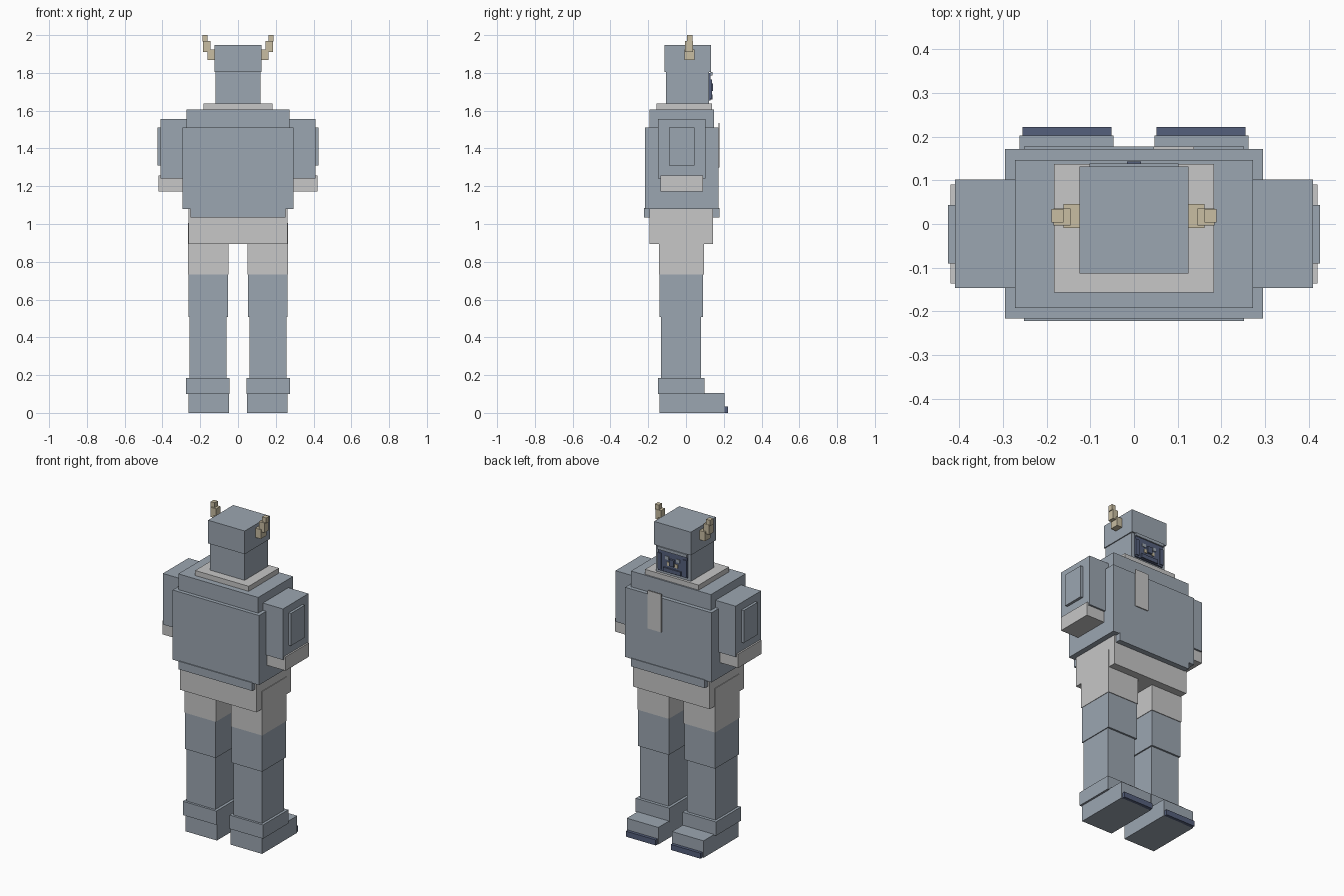
import bpy, bmesh


def material(name, rgb):
    m = bpy.data.materials.new(name)
    m.diffuse_color = (*rgb, 1.0)
    return m


BLUE = material("blue_grey", (0.33, 0.38, 0.44))
GREY = material("light_grey", (0.57, 0.57, 0.57))
HORN = material("horn_cream", (0.58, 0.51, 0.36))
NAVY = material("dark_navy", (0.09, 0.115, 0.20))


def box(name, x, y, z, mat):
    """Axis-aligned box from (min, max) ranges."""
    bm = bmesh.new()
    bmesh.ops.create_cube(bm, size=1.0)
    for v in bm.verts:
        v.co = [r[0] if c < 0 else r[1] for c, r in zip(v.co, (x, y, z))]
    me = bpy.data.meshes.new(name)
    bm.to_mesh(me)
    bm.free()
    me.materials.append(mat)
    ob = bpy.data.objects.new(name, me)
    bpy.context.collection.objects.link(ob)
    return ob


def centred(name, half, y, z, mat):
    return box(name, (-half, half), y, z, mat)


def pair(name, x, y, z, mat):
    """Box on the +x side and its mirror image on the -x side."""
    box(name + "_right", x, y, z, mat)
    box(name + "_left", (-x[1], -x[0]), y, z, mat)


# Head and collar
centred("head_lower", 0.119, (-0.105, 0.122), (1.62, 1.81), BLUE)
centred("helmet", 0.125, (-0.113, 0.132), (1.804, 1.947), BLUE)
centred("collar", 0.183, (-0.157, 0.138), (1.60, 1.638), GREY)

# Face on the +y side: dark mask with thin raised details
centred("face_mask", 0.10, (0.12, 0.131), (1.655, 1.80), NAVY)
centred("brow", 0.102, (0.13, 0.139), (1.785, 1.804), BLUE)
pair("cheek_guard", (0.075, 0.10), (0.13, 0.137), (1.665, 1.765), NAVY)
pair("eye", (0.025, 0.05), (0.13, 0.134), (1.735, 1.755), BLUE)
centred("nose", 0.016, (0.13, 0.143), (1.705, 1.745), NAVY)
pair("tooth", (0.018, 0.036), (0.13, 0.136), (1.70, 1.722), HORN)
centred("chin", 0.06, (0.13, 0.139), (1.66, 1.685), NAVY)

# Stepped horns
pair("horn_base", (0.12, 0.162), (-0.009, 0.046), (1.868, 1.925), HORN)
pair("horn_middle", (0.146, 0.184), (-0.004, 0.036), (1.91, 1.97), HORN)
pair("horn_tip", (0.162, 0.189), (0.004, 0.034), (1.965, 2.0), HORN)

# Torso
centred("torso_upper", 0.273, (-0.193, 0.147), (1.08, 1.607), BLUE)
centred("torso_main", 0.295, (-0.216, 0.172), (1.08, 1.51), BLUE)
centred("torso_hem", 0.252, (-0.222, 0.177), (1.035, 1.085), BLUE)
box("chest_strip", (0.045, 0.137), (0.171, 0.178), (1.30, 1.535), GREY)
centred("hips", 0.262, (-0.194, 0.143), (0.895, 1.08), GREY)

# Arms
pair("arm", (0.268, 0.41), (-0.147, 0.102), (1.24, 1.555), BLUE)
pair("arm_panel", (0.40, 0.426), (-0.091, 0.044), (1.31, 1.51), BLUE)
pair("hand", (0.28, 0.42), (-0.136, 0.091), (1.172, 1.257), GREY)

# Legs and boots
pair("thigh", (0.051, 0.2655), (-0.143, 0.095), (0.733, 1.005), GREY)
pair("upper_leg", (0.054, 0.263), (-0.140, 0.091), (0.508, 0.735), BLUE)
pair("lower_leg", (0.062, 0.258), (-0.133, 0.08), (0.15, 0.51), BLUE)
pair("boot_cuff", (0.045, 0.274), (-0.147, 0.099), (0.10, 0.185), BLUE)
pair("foot", (0.047, 0.262), (-0.139, 0.203), (0.0, 0.105), BLUE)
pair("toe_edge", (0.052, 0.255), (0.20, 0.222), (0.0, 0.034), NAVY)
